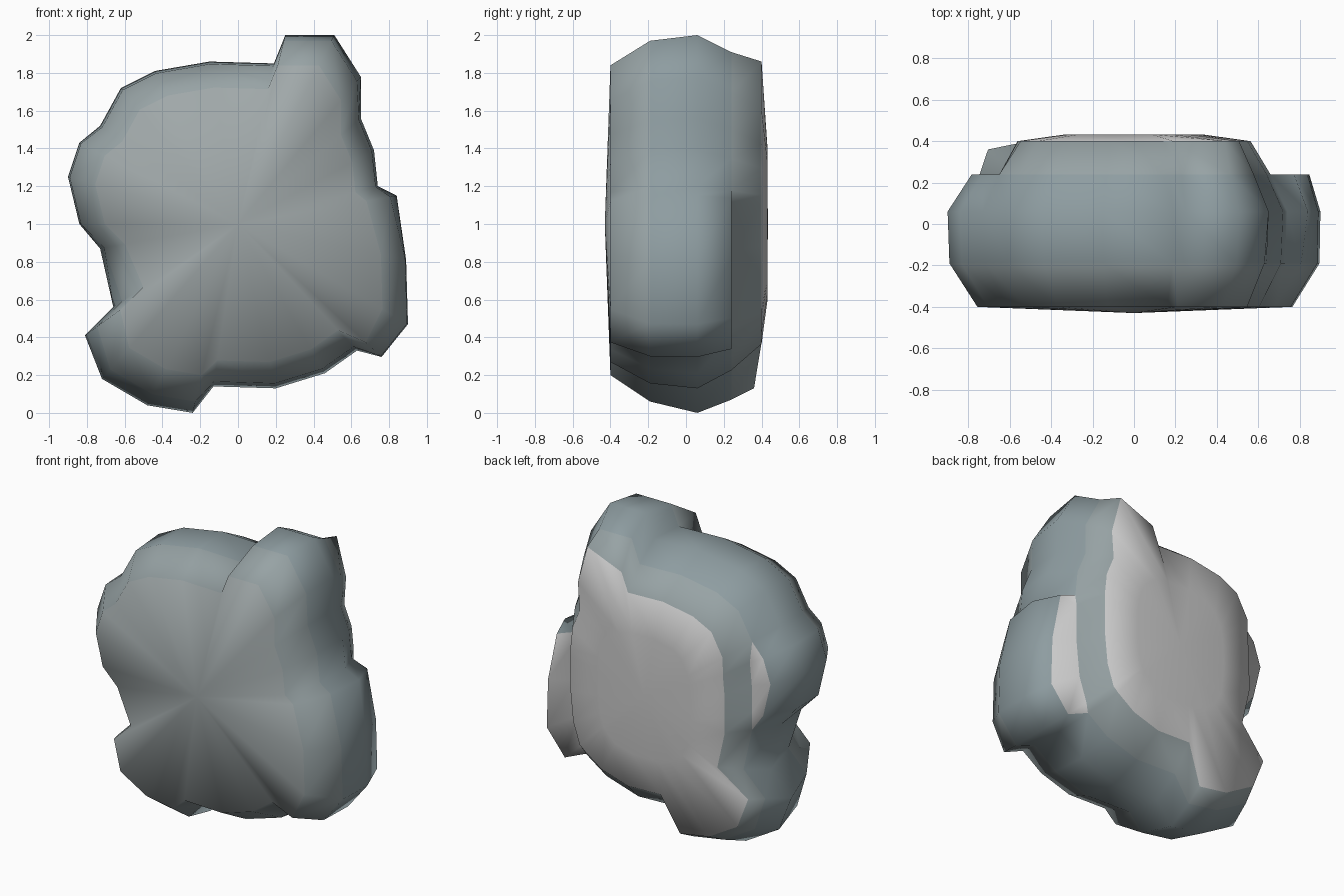
import bpy, bmesh

if "Cube" in bpy.data.objects:
    bpy.data.objects.remove(bpy.data.objects["Cube"])

CZ = 1.0  # height of the body's middle

# Silhouette seen from the front, anticlockwise, split into core arcs and lobes.
# kind, scales at y = -.40, -.19, .24 and the back ring, y of back ring, points (x, z)
ARCS = [
    ("core", .84, .985, .89, .76, .40, [(.74, 1.2), (.72, 1.39), (.65, 1.56)]),
    ("lobe", .84, .97, .89, .78, .40, [(.65, 1.78)]),
    ("lobe", .84, .97, .91, .86, .40, [(.51, 2.0)]),
    ("lobe", .84, .97, .91, .76, .40, [(.25, 2.0)]),
    ("core", .84, .985, .89, .75, .40, [(.19, 1.85), (-.15, 1.86), (-.44, 1.81), (-.62, 1.72), (-.73, 1.52)]),
    ("step", .84, .99, .87, .77, .40, [(-.84, 1.43), (-.90, 1.25), (-.84, 1.0)]),
    ("core", .82, .97, .89, .77, .40, [(-.73, .87)]),
    ("core", .76, .93, .89, .77, .40, [(-.66, .56)]),
    ("lobe", .77, .92, .92, .87, .36, [(-.81, .41)]),
    ("lobe", .80, .94, .93, .87, .36, [(-.72, .18), (-.48, .04), (-.24, 0)]),
    ("core", .84, .97, .89, .73, .40, [(-.13, .14), (.2, .13), (.46, .21), (.63, .33)]),
    ("step", .89, .995, .94, .77, .40, [(.76, .296)]),
    ("step", .85, .995, .94, .77, .40, [(.90, .47), (.89, .81)]),
    ("step", .81, .96, .92, .77, .40, [(.84, 1.15)]),
]


def to_core(x, z):
    """Project a point on to the rounded core outline."""
    dz = z - CZ
    f = (abs(x / .73) ** 3 + abs(dz / .87) ** 3) ** (-1 / 3)
    return x * f, CZ + dz * f


def scaled(p, s, y):
    return (p[0] * s, y, CZ + (p[1] - CZ) * s)


# One column of positions per silhouette point, running from front to back
columns = []
for kind, s40f, s19, s24, s40, y40, pts in ARCS:
    for p in pts:
        inner = to_core(*p)
        step = kind == "step"          # stepped lobes end flat at y = .24
        base = inner if step else p
        columns.append([
            scaled(p, s40f, -.40),
            scaled(p, s19, -.19),
            scaled(p, 1.0, .06),
            scaled(p, s24, .24),
            scaled(base, .89 if step else s24, .24),
            scaled(base, s40, y40),
            scaled(inner, .46, .432),
        ])

# Skin the columns and close front and back with fans
FRONT, SHOULDER, SIDE, REAR = range(4)
BANDS = (SHOULDER, SIDE, SIDE, REAR, SHOULDER, REAR)
bm = bmesh.new()
grid = [[bm.verts.new(co) for co in col] for col in columns]
front = bm.verts.new((0, -.43, CZ))
back = bm.verts.new((0, .433, CZ))
n = len(grid)
for i in range(n):
    a, b = grid[i], grid[(i + 1) % n]
    bm.faces.new((front, a[0], b[0])).material_index = FRONT
    bm.faces.new((back, b[-1], a[-1])).material_index = REAR
    for k, band in enumerate(BANDS):
        bm.faces.new((a[k], a[k + 1], b[k + 1], b[k])).material_index = band
bmesh.ops.remove_doubles(bm, verts=bm.verts, dist=.0005)
bmesh.ops.recalc_face_normals(bm, faces=bm.faces)
for f in bm.faces:
    f.smooth = True

mesh = bpy.data.meshes.new("lobed_body")
bm.to_mesh(mesh)
bm.free()

# Blue-grey body fading to plain grey at the rear
for name, col in (("front_grey", (.35, .39, .395, 1)),
                  ("shoulder_grey", (.31, .365, .375, 1)),
                  ("side_blue_grey", (.27, .335, .355, 1)),
                  ("rear_grey", (.8, .8, .8, 1))):
    mat = bpy.data.materials.new(name)
    mat.diffuse_color = col
    mat.use_nodes = True
    mat.node_tree.nodes["Principled BSDF"].inputs["Base Color"].default_value = mat.diffuse_color
    mesh.materials.append(mat)

body = bpy.data.objects.new("lobed_body", mesh)
bpy.context.collection.objects.link(body)
